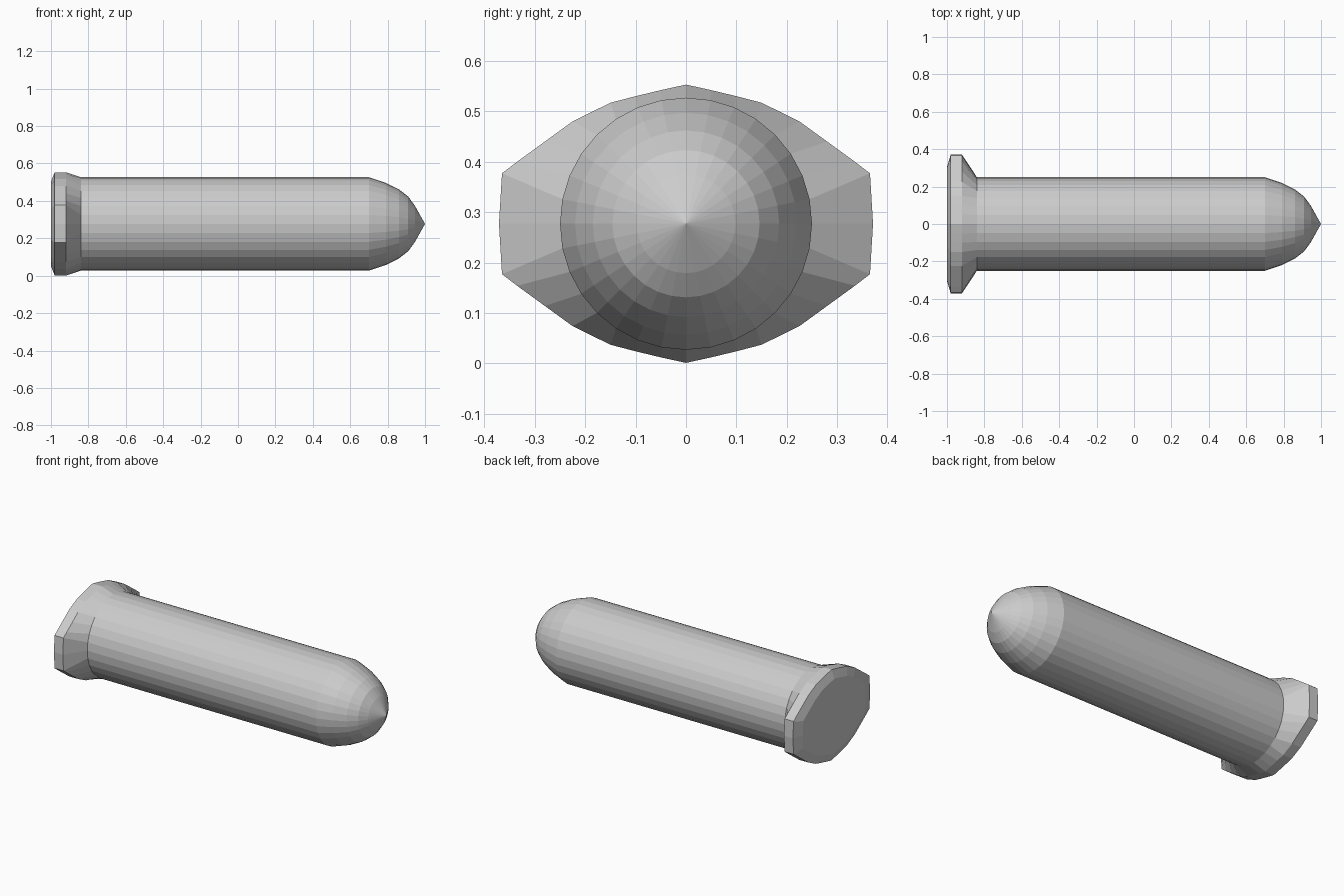
import bpy, bmesh, math

if "Cube" in bpy.data.objects:
    bpy.data.objects.remove(bpy.data.objects["Cube"])

CZ = 0.277      # height of the long axis
SIDES = 32
R = 0.25


def circle(r):
    return [(r * math.sin(2 * math.pi * i / SIDES), r * math.cos(2 * math.pi * i / SIDES))
            for i in range(SIDES)]


def mirrored(quarter):
    # quarter outline from top to +y side, reflected to a closed loop
    half = quarter + [(y, -z) for y, z in reversed(quarter[:-1])]
    return half + [(-y, z) for y, z in reversed(half[1:-1])]


def loft(name, sections, tip=None):
    # skin consecutive cross-sections along x, closing start and end
    bm = bmesh.new()
    rings = [[bm.verts.new((x, y, z + CZ)) for y, z in pts] for x, pts in sections]
    for a, b in zip(rings, rings[1:]):
        for i in range(SIDES):
            j = (i + 1) % SIDES
            bm.faces.new((a[i], a[j], b[j], b[i]))
    bm.faces.new(rings[0])
    if tip is not None:
        t = bm.verts.new((tip, 0, CZ))
        for i in range(SIDES):
            bm.faces.new((rings[-1][i], rings[-1][(i + 1) % SIDES], t))
    bmesh.ops.recalc_face_normals(bm, faces=bm.faces)
    mesh = bpy.data.meshes.new(name)
    bm.to_mesh(mesh)
    bm.free()
    obj = bpy.data.objects.new(name, mesh)
    bpy.context.collection.objects.link(obj)
    return obj


# Flange outline: pointed top and bottom, flat cheeks at the sides
flange = mirrored([(0, 0.276), (0.05, 0.265), (0.10, 0.253), (0.15, 0.24), (0.225, 0.203),
                   (0.28, 0.163), (0.335, 0.123), (0.365, 0.10), (0.371, 0)])
back = [(y * 0.82, z * 0.82) for y, z in flange]

# Flanged base, flare, round shaft and rounded nose as one continuous skin
nose = [(0.70, R), (0.79, 0.22), (0.86, 0.185), (0.91, 0.146), (0.945, 0.098)]
loft("flanged_pin",
     [(-1.0, back), (-0.98, flange), (-0.92, flange), (-0.84, circle(R))]
     + [(x, circle(r)) for x, r in nose], tip=1.0)
